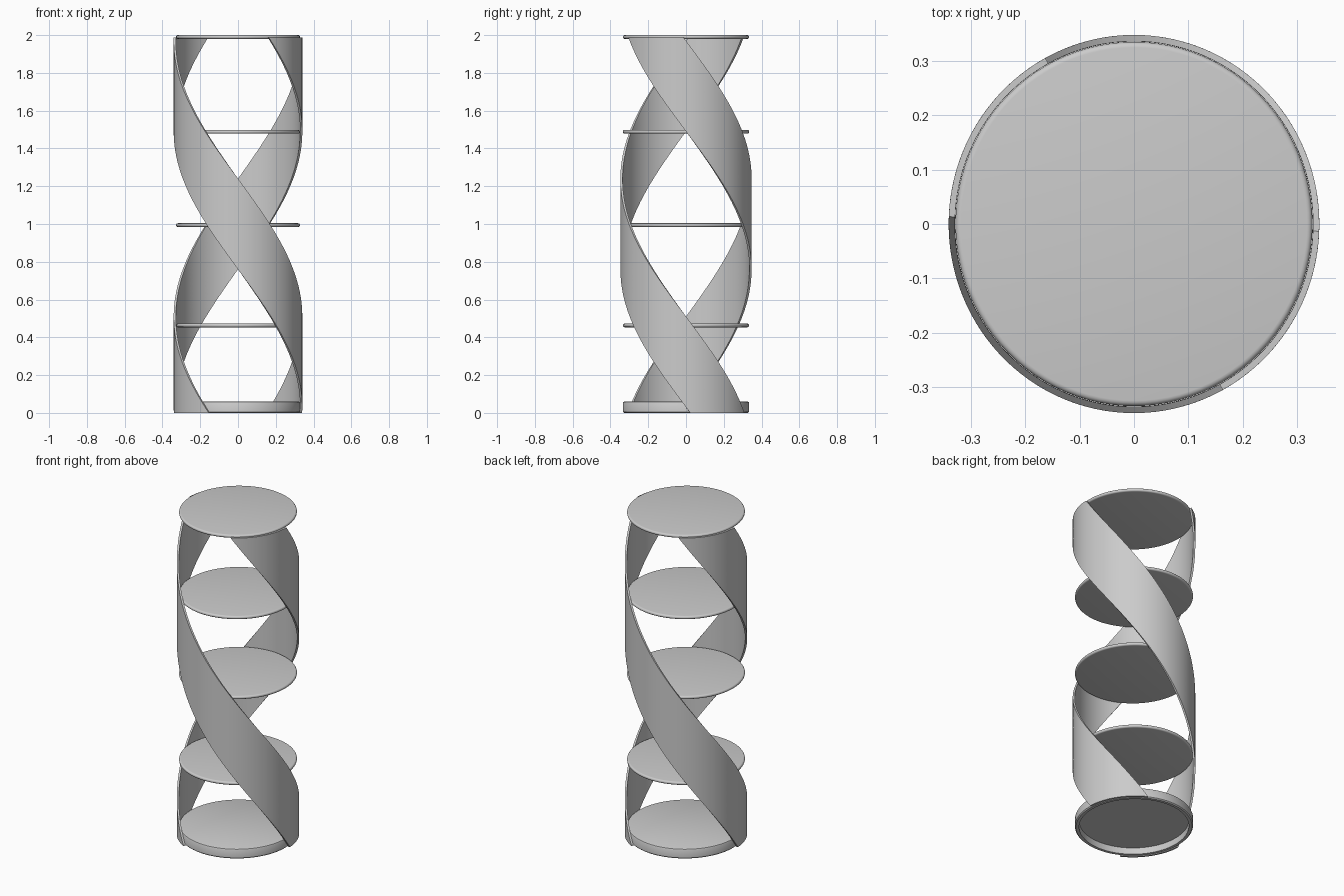
import bpy, bmesh, math

if "Cube" in bpy.data.objects:
    bpy.data.objects.remove(bpy.data.objects["Cube"])

RX, RY = 1.0, 1.02           # plan is very slightly deeper than wide
R_IN, R_OUT = 0.329, 0.3405  # ribbon wall
TWIST = math.radians(123.3)  # turn per unit of height
HALF_H = 0.24                # half the ribbon's vertical width
Z_TOP = 1.988


def finish(name, bm):
    bmesh.ops.recalc_face_normals(bm, faces=bm.faces)
    mesh = bpy.data.meshes.new(name)
    bm.to_mesh(mesh)
    bm.free()
    ob = bpy.data.objects.new(name, mesh)
    bpy.context.collection.objects.link(ob)
    bpy.context.view_layer.objects.active = ob
    for o in bpy.context.selected_objects:
        o.select_set(False)
    ob.select_set(True)
    bpy.ops.object.shade_smooth_by_angle(angle=math.radians(35))
    return ob


def lathe(name, profile, n=96):
    """Spin an (r, z) profile that starts and ends on the axis."""
    bm = bmesh.new()
    rings = []
    for r, z in profile:
        if r == 0:
            rings.append([bm.verts.new((0, 0, z))] * n)
        else:
            rings.append([bm.verts.new((r * RX * math.cos(2 * math.pi * i / n),
                                        r * RY * math.sin(2 * math.pi * i / n), z))
                          for i in range(n)])
    for a, b in zip(rings, rings[1:]):
        for i in range(n):
            j = (i + 1) % n
            bm.faces.new(dict.fromkeys((a[i], a[j], b[j], b[i])))
    return finish(name, bm)


def ribbon(name, start, nz=96, na=16):
    """Helical band with flat ends, as a closed curved slab."""
    bm = bmesh.new()
    half = HALF_H * TWIST
    loops = []
    for k in range(nz + 1):
        z = Z_TOP * k / nz
        mid = start + TWIST * (1 - z)
        angs = [mid - half + 2 * half * i / na for i in range(na + 1)]
        pts = [(R_OUT, a) for a in angs] + [(R_IN, a) for a in reversed(angs)]
        loops.append([bm.verts.new((r * RX * math.cos(a), r * RY * math.sin(a), z))
                      for r, a in pts])
    m = len(loops[0])
    for a, b in zip(loops, loops[1:]):
        for i in range(m):
            j = (i + 1) % m
            bm.faces.new((a[i], a[j], b[j], b[i]))
    for lp in (loops[0], loops[-1]):
        for i in range(na):
            bm.faces.new((lp[i], lp[i + 1], lp[m - 2 - i], lp[m - 1 - i]))
    return finish(name, bm)


# two opposite spiral ribbons
ribbon("front_ribbon", -math.pi / 2)
ribbon("back_ribbon", math.pi / 2)

# round shelves with softened rims
R, T = 0.328, 0.01
for name, z in (("lower_shelf", 0.463), ("middle_shelf", 0.994),
                ("upper_shelf", 1.488), ("top_shelf", 1.99)):
    rim = [(R - T + T * math.cos(a), z + T * math.sin(a))
           for a in (math.radians(-90 + 22.5 * i) for i in range(9))]
    lathe(name, [(0, z - T)] + rim + [(0, z + T)])

# base: plate with a skirt, hollow underneath
lathe("base", [(0, 0.04), (0.305, 0.04), (0.305, 0), (0.322, 0), (0.328, 0.006),
               (0.328, 0.052), (0.325, 0.058), (0.32, 0.06), (0, 0.06)])
